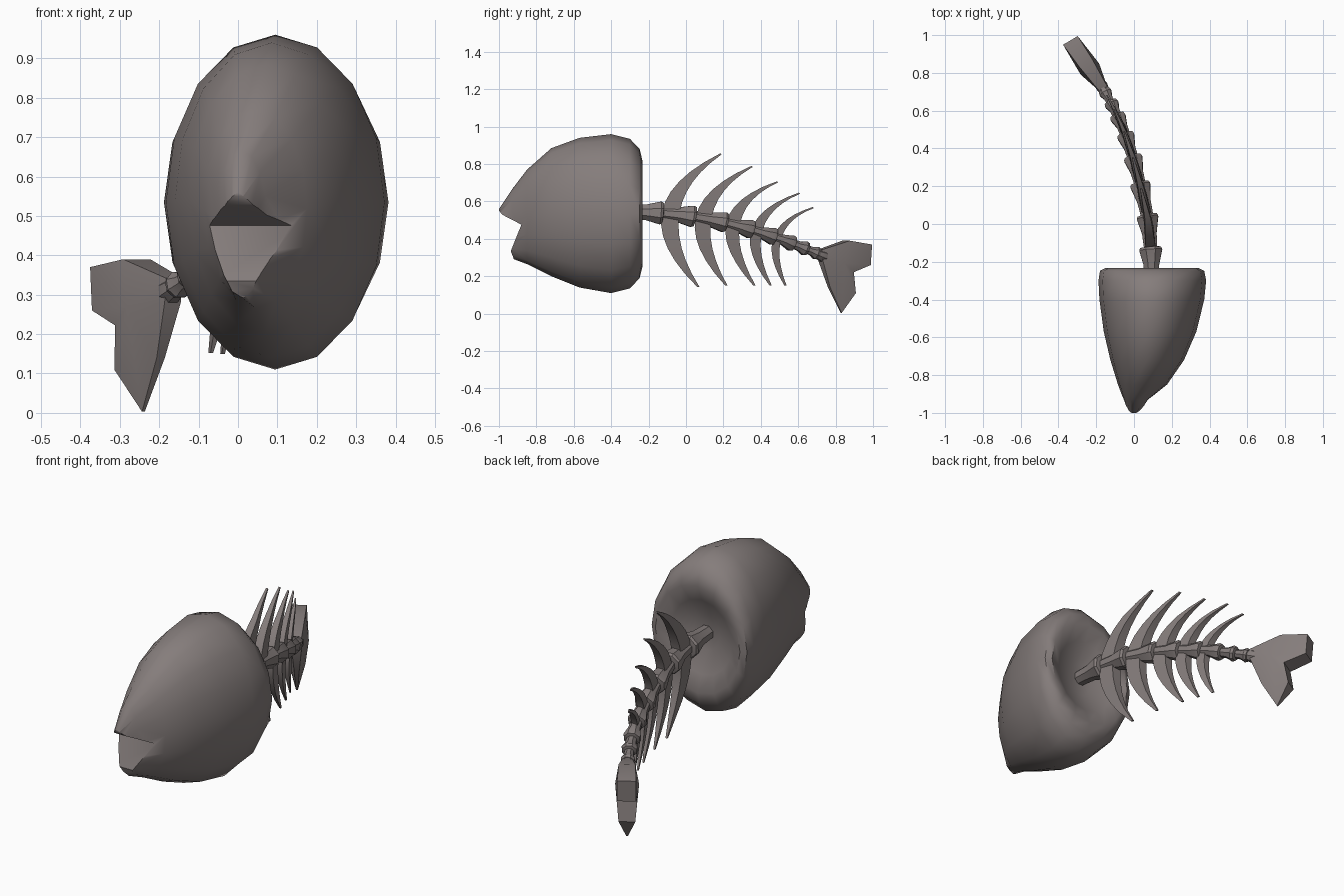
import bpy, bmesh, math
from mathutils import Vector

if "Cube" in bpy.data.objects:
    bpy.data.objects.remove(bpy.data.objects["Cube"])

bone = bpy.data.materials.new("grey_brown_bone")
bone.diffuse_color = (0.235, 0.205, 0.2, 1)
bone.use_nodes = True
bone.node_tree.nodes["Principled BSDF"].inputs["Base Color"].default_value = bone.diffuse_color


def make(name, bm, angle=35):
    bmesh.ops.recalc_face_normals(bm, faces=bm.faces)
    me = bpy.data.meshes.new(name)
    bm.to_mesh(me)
    bm.free()
    me.materials.append(bone)
    ob = bpy.data.objects.new(name, me)
    bpy.context.collection.objects.link(ob)
    smooth(ob, angle)
    return ob


def smooth(ob, angle):
    bpy.ops.object.select_all(action='DESELECT')
    ob.select_set(True)
    bpy.context.view_layer.objects.active = ob
    bpy.ops.object.shade_smooth_by_angle(angle=math.radians(angle))


def loft(rings):
    """Closed skin through rings of equal point count."""
    bm = bmesh.new()
    loops = [[bm.verts.new(p) for p in r] for r in rings]
    n = len(loops[0])
    for a, b in zip(loops, loops[1:]):
        for i in range(n):
            j = (i + 1) % n
            bm.faces.new((a[i], a[j], b[j], b[i]))
    bm.faces.new(loops[0])
    bm.faces.new(loops[-1])
    return bm


# Head: elliptical sections (y, left x, right x, bottom z, top z), dished at the back
sections = [
    (-1.00, -0.035, 0.035, 0.30, 0.56), (-0.93, -0.055, 0.075, 0.295, 0.665),
    (-0.85, -0.085, 0.175, 0.265, 0.77), (-0.72, -0.125, 0.265, 0.20, 0.885),
    (-0.57, -0.16, 0.33, 0.14, 0.94), (-0.40, -0.183, 0.372, 0.11, 0.96),
    (-0.30, -0.188, 0.382, 0.135, 0.935), (-0.248, -0.18, 0.372, 0.19, 0.88),
    (-0.232, -0.15, 0.34, 0.255, 0.815), (-0.265, -0.08, 0.27, 0.34, 0.73),
    (-0.31, 0.02, 0.17, 0.45, 0.63),
]
rings = []
for y, x0, x1, z0, z1 in sections:
    rings.append([((x0 + x1) / 2 + (x1 - x0) / 2 * math.sin(math.tau * i / 16), y,
                   (z0 + z1) / 2 + (z1 - z0) / 2 * math.cos(math.tau * i / 16))
                  for i in range(16)])
head = make("head", loft(rings), 50)

# Mouth notch cut out of the head
notch = [(-0.88, 0.476), (-0.937, 0.335), (-0.922, 0.296), (-0.93, 0.2),
         (-1.2, 0.2), (-1.2, 0.66), (-1.0, 0.55), (-0.98, 0.528)]
cutter = make("mouth_cutter", loft([[(x, y, z) for y, z in notch] for x in (-0.5, 0.5)]))
cutter.hide_render = True
mod = head.modifiers.new("mouth", 'BOOLEAN')
mod.operation = 'DIFFERENCE'
mod.solver = 'EXACT'
mod.object = cutter
bpy.context.view_layer.objects.active = head
bpy.ops.object.modifier_apply(modifier=mod.name)
bpy.data.objects.remove(cutter, do_unlink=True)
smooth(head, 50)

# Spine path (x, y, z), bending sideways and down
path = [(0.095, -0.33, 0.545), (0.09, -0.15, 0.54), (0.075, 0.02, 0.523),
        (0.035, 0.2, 0.49), (-0.005, 0.35, 0.45), (-0.055, 0.5, 0.402),
        (-0.11, 0.62, 0.355), (-0.165, 0.72, 0.315), (-0.225, 0.82, 0.27)]


def spine(y):
    for a, b in zip(path, path[1:]):
        if y <= b[1] or b is path[-1]:
            return Vector(a).lerp(Vector(b), (y - a[1]) / (b[1] - a[1]))


def ring(y, r, n=8):
    t = (spine(y + 0.03) - spine(y - 0.03)).normalized()
    side = t.cross(Vector((0, 0, 1))).normalized()
    up = side.cross(t)
    return [spine(y) + r * (side * math.cos(math.tau * (i + .5) / n)
                            + up * math.sin(math.tau * (i + .5) / n)) for i in range(n)]


# Vertebrae: flaring towards the tail, shrinking along the spine
ends = [-0.29, -0.125, 0.045, 0.215, 0.355, 0.475, 0.575, 0.645, 0.705]
for k in range(len(ends) - 1):
    a, b = ends[k], ends[k + 1]
    r = 0.066 - 0.0042 * k
    L = b - a
    make(f"vertebra_{k + 1}", loft([
        ring(a - 0.015, r * 0.6), ring(a + L * 0.45, r * 0.68),
        ring(b - 0.012, r), ring(b, r * 0.9), ring(b + 0.004, r * 0.55)]))
make("spine_end", loft([ring(0.69, 0.025), ring(0.73, 0.035), ring(0.75, 0.03)]))


# Ribs: crescents following the spine (upper tip, lower tip, front y, width)
def bend(tip, low, mid, t):
    c = 2 * mid - (tip + low) / 2
    return tip * (1 - t) ** 2 + c * 2 * t * (1 - t) + low * t * t


ribs = [((0.185, 0.858), (0.06, 0.143), -0.13, 0.095),
        ((0.35, 0.79), (0.21, 0.15), 0.052, 0.085),
        ((0.487, 0.708), (0.36, 0.15), 0.215, 0.075),
        ((0.603, 0.647), (0.447, 0.15), 0.35, 0.06),
        ((0.677, 0.57), (0.525, 0.152), 0.468, 0.045)]
for k, (tip, low, front, w) in enumerate(ribs):
    tip, low = Vector(tip), Vector(low)
    mid = Vector((front, spine(front).z))
    sect = []
    for s in range(13):
        t = s / 12
        p = bend(tip, low, mid, t)
        q = bend(tip + Vector((0.006, -0.006)), low + Vector((0.012, 0.0)),
                 mid + Vector((w, 0)), t)
        h = (0.005 + 0.022 * math.sin(math.pi * t)) * (1 - 0.08 * k)
        sect.append([(spine(v.x).x + sx * h, v.x, v.y)
                     for v, sx in ((p, -1), (p, 1), (q, 1), (q, -1))])
    make(f"rib_{k + 1}", loft(sect), 30)

# Tail fin: outline (y, z, half thickness) around a thicker hub
outline = [(0.715, 0.342, 0.024), (0.855, 0.39, 0.04), (0.972, 0.37, 0.045),
           (0.965, 0.26, 0.045), (0.872, 0.222, 0.05), (0.888, 0.11, 0.04),
           (0.83, 0.003, 0.004), (0.765, 0.14, 0.012), (0.72, 0.282, 0.024)]
normal = Vector((0.86, 0.51, 0))


def tail_point(y, z, h):
    return Vector((-0.162 - 0.68 * (y - 0.715), y, z)) + normal * h


bm = bmesh.new()
sides = []
for s in (-1, 1):
    vs = [bm.verts.new(tail_point(y, z, h * s)) for y, z, h in outline]
    hub = bm.verts.new(tail_point(0.82, 0.27, 0.057 * s))
    for i in range(len(vs)):
        bm.faces.new((vs[i], vs[(i + 1) % len(vs)], hub))
    sides.append(vs)
for i in range(len(outline)):
    j = (i + 1) % len(outline)
    bm.faces.new((sides[0][i], sides[0][j], sides[1][j], sides[1][i]))
make("tail_fin", bm, 40)
